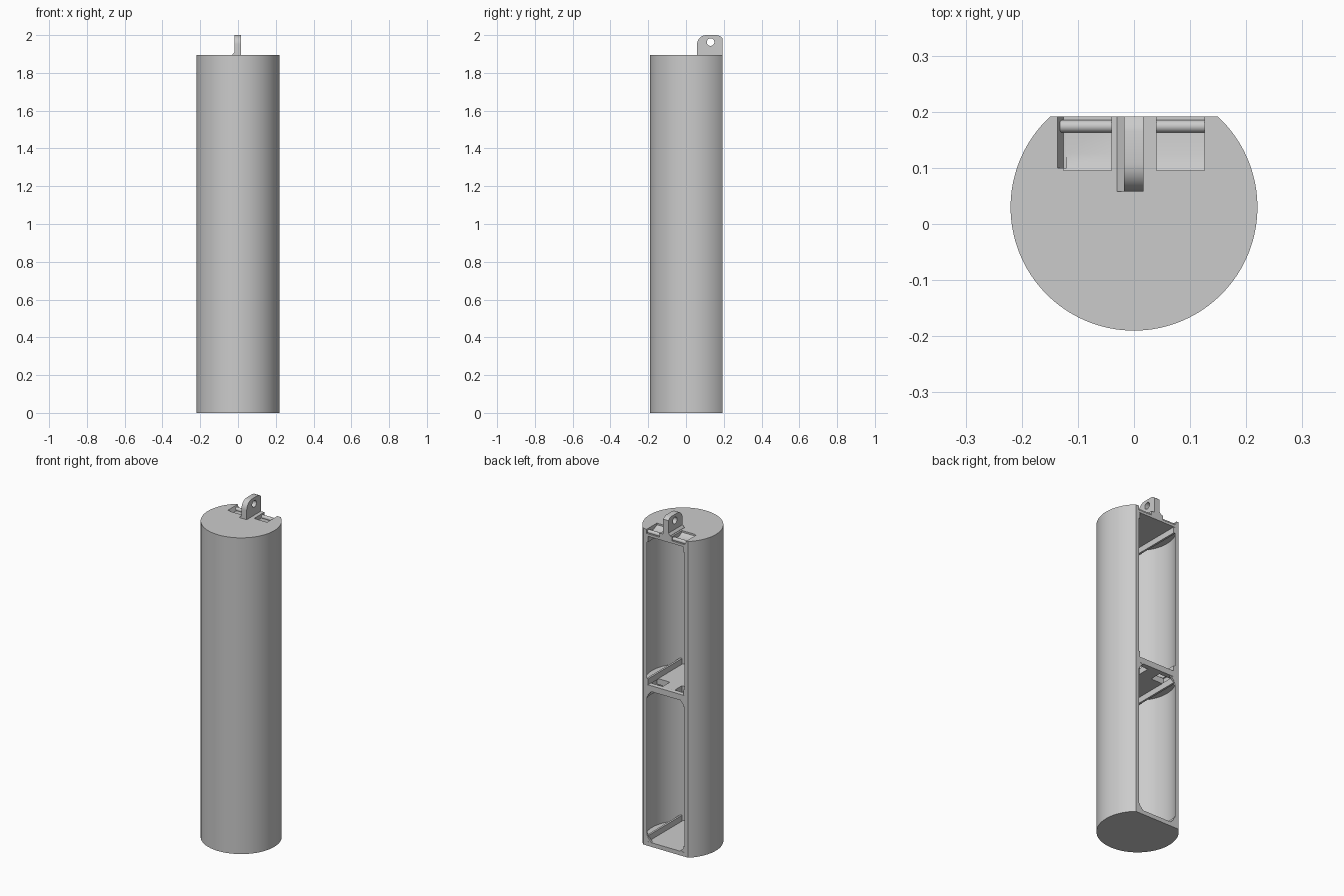
import bpy
import bmesh
from math import sin, cos, pi, asin, radians
from mathutils import Vector

if "Cube" in bpy.data.objects:
    bpy.data.objects.remove(bpy.data.objects["Cube"], do_unlink=True)

grey = bpy.data.materials.new("plain grey")
grey.use_nodes = True
grey.diffuse_color = (0.6, 0.6, 0.6, 1)
grey.node_tree.nodes["Principled BSDF"].inputs["Base Color"].default_value = (0.6, 0.6, 0.6, 1)

AXIS_Y = 0.03       # tube centre line
BACK = 0.192        # flat open back
TOP = 1.895
R_OUT, R_IN = 0.22, 0.205


def prism(name, pts, axis, lo, hi):
    """Extrude a 2D outline along an axis; outline is in the other two axes."""
    def place(p, t):
        return {"x": (t, p[0], p[1]), "y": (p[0], t, p[1]), "z": (p[0], p[1], t)}[axis]
    bm = bmesh.new()
    face = bm.faces.new([bm.verts.new(place(p, lo)) for p in pts])
    step = Vector(place((0, 0), hi - lo))
    ext = bmesh.ops.extrude_face_region(bm, geom=[face])
    bmesh.ops.translate(bm, vec=step, verts=[g for g in ext["geom"] if isinstance(g, bmesh.types.BMVert)])
    bmesh.ops.recalc_face_normals(bm, faces=bm.faces)
    mesh = bpy.data.meshes.new(name)
    bm.to_mesh(mesh)
    bm.free()
    mesh.materials.append(grey)
    obj = bpy.data.objects.new(name, mesh)
    bpy.context.collection.objects.link(obj)
    return obj


def box(name, x, y, z):
    return prism(name, [(x[0], y[0]), (x[1], y[0]), (x[1], y[1]), (x[0], y[1])], "z", *z)


def circle(cx, cy, r, n):
    return [(cx + r * cos(2 * pi * i / n), cy + r * sin(2 * pi * i / n)) for i in range(n)]


def select(obj):
    bpy.ops.object.select_all(action="DESELECT")
    obj.select_set(True)
    bpy.context.view_layer.objects.active = obj


def cut(obj, cutter):
    mod = obj.modifiers.new("cut", "BOOLEAN")
    mod.operation = "DIFFERENCE"
    mod.solver = "EXACT"
    mod.object = cutter
    select(obj)
    bpy.ops.object.modifier_apply(modifier=mod.name)
    bpy.data.objects.remove(cutter, do_unlink=True)


def smooth(obj):
    select(obj)
    bpy.ops.object.shade_smooth_by_angle(angle=radians(30))


# Tube with a flat open back
a = asin((BACK - AXIS_Y) / R_OUT)
start, sweep, n = pi - a, pi + 2 * a, 96
outline = [(R_OUT * cos(start + sweep * i / n), AXIS_Y + R_OUT * sin(start + sweep * i / n))
           for i in range(n + 1)]
tube = prism("tube_body", outline, "z", 0, TOP)

# Two compartments, leaving floor, shelf and lid
compartments = [(0.025, 0.93), (0.965, 1.855)]
for lo, hi in compartments:
    cut(tube, prism("cavity", circle(0, AXIS_Y, R_IN, 128), "z", lo, hi))

# Sloped strap notches in the lid and slots through the shelf
for x0, x1 in [(-0.126, -0.04), (0.04, 0.126)]:
    notch = [(0.095, 1.91), (0.095, 1.885), (0.125, 1.87), (0.21, 1.87), (0.21, 1.91)]
    cut(tube, prism("notch", notch, "x", x0, x1))
    cut(tube, box("slot", (x0, x1), (0.095, 0.163), (0.92, 0.98)))
flare = [(-0.12, 1.87), (-0.126, 1.87), (-0.137, 1.896), (-0.137, 1.91), (-0.12, 1.91)]
cut(tube, prism("notch_flare", flare, "y", 0.1, 0.21))
smooth(tube)

# Cross rods at the back of the lid and the shelf
for name, z in [("lid_rod", 1.876), ("shelf_rod", 0.955)]:
    smooth(prism(name, circle(0.174, z, 0.011, 20), "x", -0.132, 0.132))

# Guide ribs at both ends of each compartment, on both sides
rib_h = 0.035
for level, (lo, hi) in zip(("lower", "upper"), compartments):
    for side, s in (("left", 1), ("right", -1)):
        xs = sorted((s * 0.118, s * 0.13))
        box(f"{level}_{side}_bottom_rib", xs, (-0.13, BACK - 0.002), (lo - 0.003, lo + rib_h))
        box(f"{level}_{side}_top_rib", xs, (-0.13, BACK - 0.002), (hi - rib_h, hi + 0.003))

# Corner fillets of the lower opening
lo, hi = compartments[0]
for s in (1, -1):
    for z, d in ((lo, 1), (hi, -1)):
        corner = [(s * 0.13, z), (s * 0.095, z), (s * 0.107, z + d * 0.012),
                  (s * 0.118, z + d * 0.025), (s * 0.13, z + d * 0.05)]
        prism("opening_corner", corner, "y", BACK - 0.012, BACK - 0.001)

# Hanging lug with a hole and a small foot
arc = [(0.108 - 0.05 * cos(t * pi / 20), 1.95 + 0.05 * sin(t * pi / 20)) for t in range(11)]
lug = prism("hanging_lug", [(0.058, 1.87)] + arc + [(0.165, 2.0), (0.18, 1.995), (BACK, 1.985), (BACK, 1.87)],
            "x", -0.018, 0.017)
cut(lug, prism("lug_hole", circle(0.13, 1.963, 0.02, 32), "x", -0.1, 0.1))
smooth(lug)
prism("lug_foot", [(-0.03, 1.89), (-0.03, 1.897), (-0.018, 1.91), (-0.01, 1.91), (-0.01, 1.89)],
      "y", 0.058, BACK)
